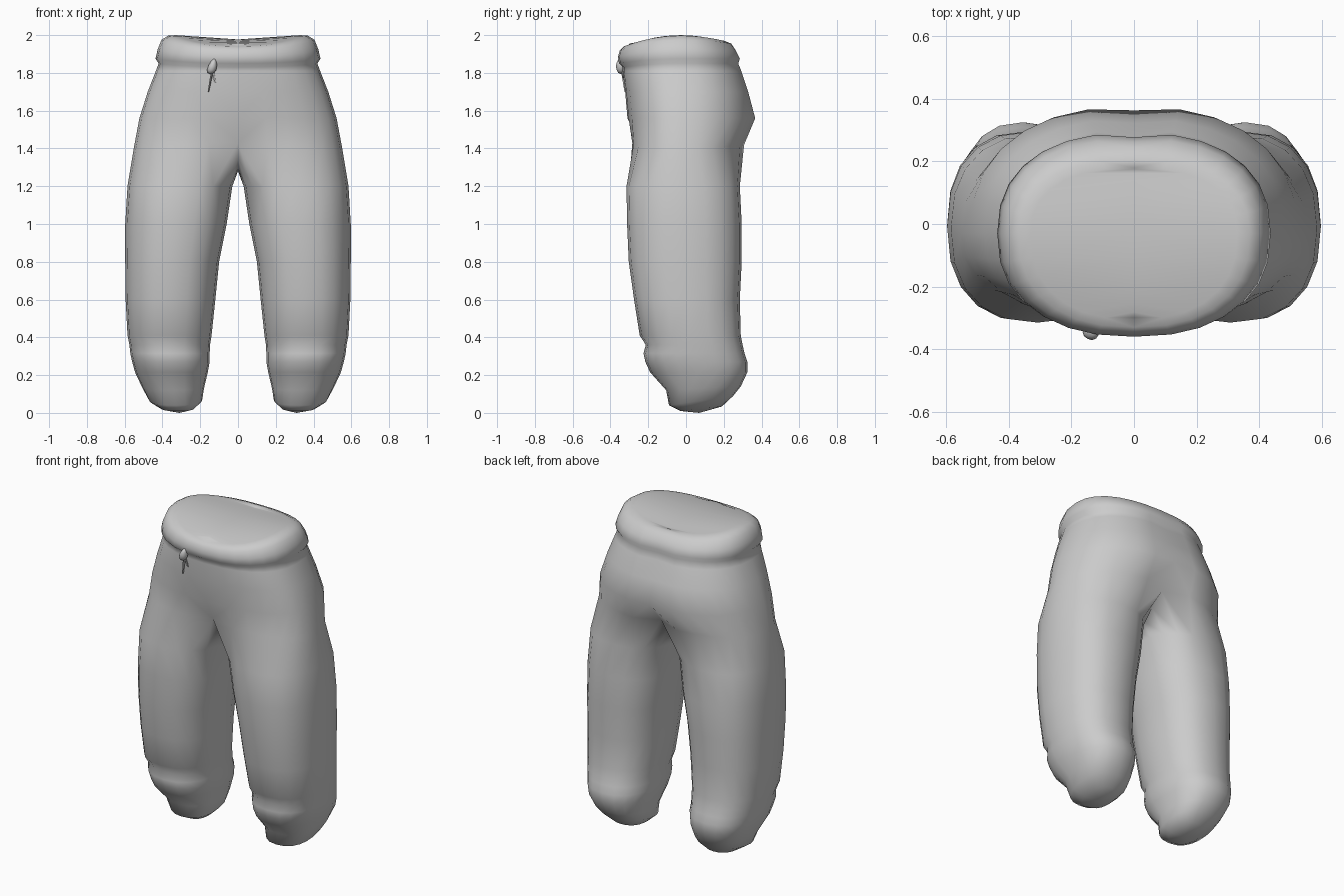
import bpy, bmesh, math

if "Cube" in bpy.data.objects:
    bpy.data.objects.remove(bpy.data.objects["Cube"])

N = 20          # sides of a leg
H = 7           # leg columns -H..H carry on into the hips

cloth = bpy.data.materials.new("grey cloth")
cloth.diffuse_color = (0.6, 0.6, 0.6, 1)
cloth.use_nodes = True
cloth.node_tree.nodes["Principled BSDF"].inputs["Base Color"].default_value = cloth.diffuse_color


def spow(v, e):
    return math.copysign(abs(v) ** e, v)


def leg_ring(z, x_in, x_out, y_front, y_back, tilt=0.0, e=0.85):
    """Closed rounded ring; column 0 points outward, columns run towards the back."""
    cx, rx = (x_in + x_out) / 2, (x_out - x_in) / 2
    cy, ry = (y_front + y_back) / 2, (y_back - y_front) / 2
    pts = []
    for i in range(N):
        a = 2 * math.pi * i / N
        s = spow(math.sin(a), e)
        pts.append((cx + rx * spow(math.cos(a), e), cy + ry * s, z + tilt * s))
    return pts


def hip_ring(z, rx, y_front, y_back, y_side=-0.03, sag_f=0.0, sag_b=0.0, cleft=0.0, e=0.85):
    """Open half ring from front centre to back centre."""
    pts = []
    for i in range(-H, H + 1):
        a = math.pi / 2 * i / H
        c, s = max(math.cos(a), 0.0), spow(math.sin(a), e)
        reach = (y_back - y_side) if s > 0 else (y_side - y_front)
        y = y_side + reach * s
        if i == H:
            y -= cleft
        x = 0.0 if abs(i) == H else rx * c ** e
        pts.append((x, y, z - (sag_f if s < 0 else sag_b) * s * s))
    return pts


def make_object(name, bm):
    me = bpy.data.meshes.new(name)
    bmesh.ops.recalc_face_normals(bm, faces=bm.faces)
    bm.to_mesh(me)
    bm.free()
    me.materials.append(cloth)
    ob = bpy.data.objects.new(name, me)
    bpy.context.collection.objects.link(ob)
    bpy.context.view_layer.objects.active = ob
    ob.select_set(True)
    return ob


def smooth(ob, angle):
    bpy.ops.object.select_all(action='DESELECT')
    ob.select_set(True)
    bpy.context.view_layer.objects.active = ob
    bpy.ops.object.shade_smooth_by_angle(angle=math.radians(angle))


bm = bmesh.new()


def add(pts):
    return [bm.verts.new(p) for p in pts]


# Leg from hem to thigh: z, inner x, outer x, front y, back y, tilt
legs = [
    (0.065, 0.19, 0.47, -0.09, 0.25, 0.025),
    (0.13, 0.18, 0.505, -0.105, 0.29, 0.01),
    (0.215, 0.16, 0.545, -0.19, 0.325, 0.0),
    (0.27, 0.15, 0.56, -0.215, 0.325, 0.0),
    (0.315, 0.15, 0.57, -0.225, 0.31, 0.0),
    (0.36, 0.148, 0.575, -0.213, 0.30, 0.0),
    (0.41, 0.14, 0.585, -0.245, 0.29, 0.0),
    (0.60, 0.12, 0.595, -0.275, 0.285, 0.0),
    (0.80, 0.10, 0.597, -0.303, 0.295, 0.0),
    (1.00, 0.06, 0.597, -0.312, 0.295, 0.0),
    (1.20, 0.03, 0.585, -0.315, 0.285, 0.0),
]
rings = [add(leg_ring(*r)) for r in legs]
for lo, hi in zip(rings, rings[1:]):
    for i in range(N):
        j = (i + 1) % N
        bm.faces.new((lo[i], lo[j], hi[j], hi[i]))

# Closed hem, bulging down
hem = add(leg_ring(0.022, 0.235, 0.405, -0.03, 0.19, 0.012))
for i in range(N):
    j = (i + 1) % N
    bm.faces.new((rings[0][j], rings[0][i], hem[i], hem[j]))
tip = bm.verts.new((0.31, 0.07, 0.0))
for i in range(N):
    bm.faces.new((hem[(i + 1) % N], hem[i], tip))

# Crotch: outer columns join the hips, inner columns lie on the centre plane
base = add(hip_ring(1.40, 0.552, -0.30, 0.315, sag_f=-0.03, sag_b=-0.02, cleft=0.07))
base[0].co.y += 0.05
base[1].co.y += 0.01
seam = add([(0, y, z) for y, z in
            ((0.16, 1.35), (0.08, 1.30), (0.0, 1.28), (-0.08, 1.295), (-0.17, 1.35))])
top = [base[i + H] if i <= H else seam[i - H - 1] if i < N - H else base[i - N + H]
       for i in range(N)]
for i in range(N):
    j = (i + 1) % N
    bm.faces.new((rings[-1][i], rings[-1][j], top[j], top[i]))

# Hips, waistband roll and its closed top
hips = [
    dict(z=1.56, rx=0.522, y_front=-0.31, y_back=0.375, cleft=0.012),
    dict(z=1.70, rx=0.478, y_front=-0.322, y_back=0.337, cleft=0.015),
    dict(z=1.81, rx=0.435, y_front=-0.335, y_back=0.30, cleft=0.02),
    dict(z=1.85, rx=0.42, y_front=-0.335, y_back=0.283, sag_f=0.02, cleft=0.015),
    dict(z=1.875, rx=0.437, y_front=-0.355, y_back=0.292, sag_f=0.025, cleft=0.015),
    dict(z=1.925, rx=0.425, y_front=-0.36, y_back=0.272, sag_f=0.04, sag_b=0.01, cleft=0.01),
    dict(z=1.975, rx=0.405, y_front=-0.35, y_back=0.24, sag_f=0.055, sag_b=0.02),
    dict(z=1.997, rx=0.37, y_front=-0.33, y_back=0.205, sag_f=0.057, sag_b=0.028),
    dict(z=2.0, rx=0.33, y_front=-0.305, y_back=0.18, sag_f=0.055, sag_b=0.03),
]
prev = base
for h in hips:
    cur = add(hip_ring(**h))
    for i in range(2 * H):
        bm.faces.new((prev[i], prev[i + 1], cur[i + 1], cur[i]))
    prev = cur
mid = [prev[0]] + add([(0, v.co.y, (v.co.z - 1.97) * 0.4 + 1.965) for v in prev[1:-1]]) + [prev[-1]]
for i in range(2 * H):
    quad = [prev[i], prev[i + 1], mid[i + 1], mid[i]]
    bm.faces.new(list(dict.fromkeys(quad)))

trousers = make_object("trousers", bm)
mirror = trousers.modifiers.new("mirror", 'MIRROR')
mirror.merge_threshold = 0.002
smooth(trousers, 60)

# Drawstring knot on the waistband
bm = bmesh.new()
bmesh.ops.create_icosphere(bm, subdivisions=2, radius=1)
for v in bm.verts:
    x, y, z = v.co
    w = 0.024 * (1 - 0.35 * z)
    v.co = (-0.135 + w * x + 0.01 * z, -0.345 + 0.026 * y, 1.835 + 0.042 * z)
smooth(make_object("drawstring_knot", bm), 60)

# Two loose ends below the knot
for k, (dx, end) in enumerate(((-0.022, 1.70), (0.014, 1.75))):
    bm = bmesh.new()
    bmesh.ops.create_cone(bm, cap_ends=True, segments=6, radius1=0.004, radius2=0.008, depth=1)
    for v in bm.verts:
        t = 0.5 - v.co.z
        v.co = (-0.135 + v.co.x + dx * t, -0.338 + v.co.y + 0.016 * t, 1.82 + (end - 1.82) * t)
    smooth(make_object("drawstring_end_%d" % (k + 1), bm), 60)
